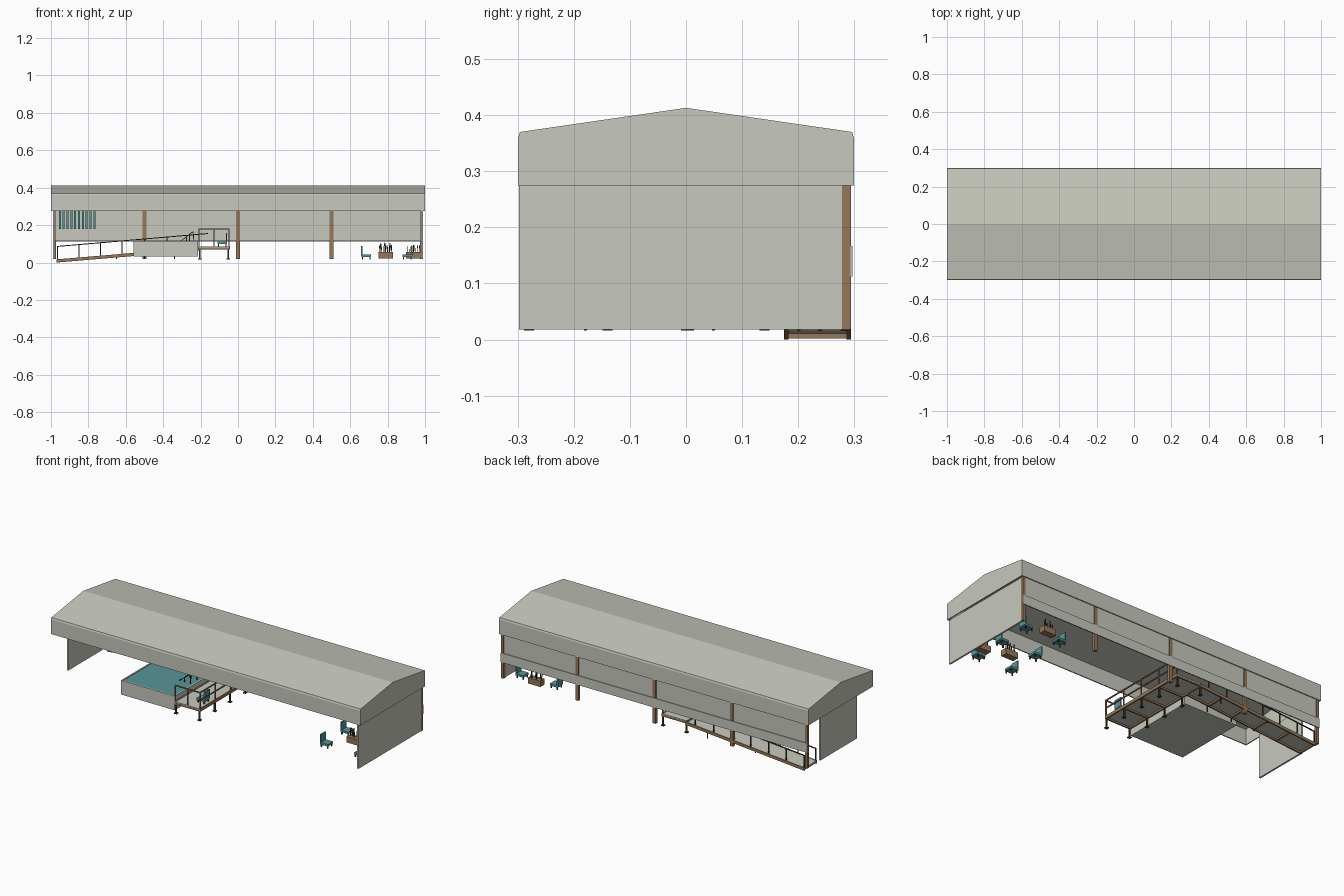
import bpy, bmesh, math, random
from mathutils import Vector, Matrix

if "Cube" in bpy.data.objects:
    bpy.data.objects.remove(bpy.data.objects["Cube"])

random.seed(4)

def material(name, rgb):
    m = bpy.data.materials.new(name)
    m.diffuse_color = (*rgb, 1)
    m.use_nodes = True
    m.node_tree.nodes["Principled BSDF"].inputs["Base Color"].default_value = m.diffuse_color
    return m

GREY = material("pale grey", (0.57, 0.58, 0.51))
BROWN = material("wood brown", (0.30, 0.185, 0.105))
DARK = material("dark brown", (0.065, 0.045, 0.033))
TEAL = material("teal", (0.10, 0.30, 0.32))

def finish(name, bm, mat):
    bmesh.ops.recalc_face_normals(bm, faces=bm.faces)
    me = bpy.data.meshes.new(name)
    bm.to_mesh(me)
    bm.free()
    me.materials.append(mat)
    ob = bpy.data.objects.new(name, me)
    bpy.context.collection.objects.link(ob)
    return ob

def boxes(name, mat, items):
    """Each item is (x0, x1, y0, y1, z0, z1)."""
    bm = bmesh.new()
    for x0, x1, y0, y1, z0, z1 in items:
        mtx = Matrix.Translation(((x0 + x1) / 2, (y0 + y1) / 2, (z0 + z1) / 2)) @ \
            Matrix.Diagonal((x1 - x0, y1 - y0, z1 - z0, 1))
        bmesh.ops.create_cube(bm, size=1, matrix=mtx)
    return finish(name, bm, mat)

def bars(name, mat, items, w=0.006):
    """Square bars running between pairs of points."""
    bm = bmesh.new()
    for p, q in items:
        p, q = Vector(p), Vector(q)
        d = q - p
        mtx = Matrix.Translation((p + q) / 2) @ d.to_track_quat('Z', 'Y').to_matrix().to_4x4() @ \
            Matrix.Diagonal((w, w, d.length, 1))
        bmesh.ops.create_cube(bm, size=1, matrix=mtx)
    return finish(name, bm, mat)

def extrude(name, mat, profile, axis, a, b):
    """Extrude a closed 2D profile along x (points are y,z) or y (points are x,z)."""
    bm = bmesh.new()
    put = (lambda t, p: (t, p[0], p[1])) if axis == 'x' else (lambda t, p: (p[0], t, p[1]))
    face = bm.faces.new([bm.verts.new(put(a, p)) for p in profile])
    geo = bmesh.ops.extrude_face_region(bm, geom=[face])
    step = Vector((b - a, 0, 0)) if axis == 'x' else Vector((0, b - a, 0))
    bmesh.ops.translate(bm, vec=step, verts=[v for v in geo['geom'] if isinstance(v, bmesh.types.BMVert)])
    return finish(name, bm, mat)

# Roof shell: shallow gable with deep fascias, open underneath
half = [(-0.299, 0.275), (-0.299, 0.36), (-0.296, 0.37)]
outer = half + [(0, 0.413)] + [(-y, z) for y, z in reversed(half)]
inner = [(0.293, 0.275), (0.293, 0.364), (0, 0.406), (-0.293, 0.364), (-0.293, 0.275)]
extrude("roof", GREY, outer + inner, 'x', -0.998, 0.998)
for side, x in (("left", -1.0), ("right", 0.994)):
    extrude(side + "_gable", GREY, outer, 'x', x, x + 0.006)

# End walls, rear wall and rear outer band
boxes("right_wall", GREY, [(0.978, 0.988, -0.298, 0.28, 0.018, 0.275)])
boxes("left_wall", GREY, [(-0.988, -0.978, -0.17, 0.17, 0.018, 0.275)])
boxes("rear_wall", GREY, [(-0.985, 0.985, 0.283, 0.289, 0.118, 0.29)])
boxes("rear_band", GREY, [(-0.99, 0.99, 0.293, 0.297, 0.112, 0.167)])

# Rear posts
boxes("rear_posts", BROWN, [(x - w, x + w, 0.278, 0.294, 0.018, 0.276)
                            for x, w in ((-0.982, 0.008), (-0.5, 0.01), (0, 0.01), (0.5, 0.01), (0.982, 0.008))])

# Hanging strips near the rear wall
boxes("hanging_strips", TEAL, [(x, x + 0.011, 0.266, 0.27, 0.178, 0.285)
                               for x in [-0.958 + 0.0205 * i for i in range(10)]])

# Pool basin and water
X0, X1, Y0, Y1 = -0.56, -0.213, -0.28, 0.15
T = 0.008
boxes("pool_basin", GREY, [
    (X0, X1, Y0, Y1, 0.032, 0.04),
    (X0, X1, Y0, Y0 + T, 0.04, 0.115), (X0, X1, Y1 - T, Y1, 0.04, 0.115),
    (X0, X0 + T, Y0 + T, Y1 - T, 0.04, 0.115), (X1 - T, X1, Y0 + T, Y1 - T, 0.04, 0.115)])
boxes("water", TEAL, [(X0 + T, X1 - T, Y0 + T, Y1 - T, 0.04, 0.112)])

# Pool handrails
rails = []
for y in (-0.1, -0.04):
    rails += [((-0.31, y, 0.112), (-0.24, y, 0.165)), ((-0.24, y, 0.165), (-0.235, y, 0.1)),
              ((-0.275, y, 0.112), (-0.275, y, 0.14))]
bars("pool_handrails", DARK, rails, 0.004)

# Sloping ramp along the rear
def ramp_z(x):
    return 0.016 + 0.084 * (x + 0.97)

RA, RB, RY0, RY1 = -0.97, -0.2, 0.18, 0.289
def slope(drop0, drop1):
    return [(RA, ramp_z(RA) - drop0), (RB, ramp_z(RB) - drop0),
            (RB, ramp_z(RB) - drop1), (RA, ramp_z(RA) - drop1)]
extrude("ramp_surface", GREY, slope(0, 0.006), 'y', RY0, RY1)
for n, y in (("front", RY0 - 0.005), ("rear", RY1 - 0.003)):
    extrude("ramp_" + n + "_beam", BROWN, slope(-0.001, 0.016), 'y', y, y + 0.008)
boxes("ramp_crossbars", BROWN, [(x - 0.005, x + 0.005, RY0, RY1, ramp_z(x) - 0.015, ramp_z(x) - 0.004)
                                for x in (-0.962, -0.8, -0.65, -0.5, -0.35)])
# Ramp railings and legs
items = []
for y in (RY0, RY1 - 0.002):
    items.append(((-0.967, y, 0.086), (-0.16, y, 0.155)))
    for x in (-0.965, -0.85, -0.735, -0.62, -0.5, -0.38, -0.26):
        items.append(((x, y, ramp_z(x)), (x, y, 0.086 + 0.0855 * (x + 0.967))))
    for x in (-0.8, -0.65, -0.5, -0.34):
        items.append(((x, y, 0.018), (x, y, ramp_z(x) - 0.008)))
bars("ramp_railings", DARK, items, 0.005)

# Raised deck beside the pool
DX0, DX1, DY0, DY1 = -0.208, -0.048, -0.285, 0.289
boxes("deck_surface", GREY, [(DX0, DX1, DY0, DY1, 0.080, 0.086)])
boxes("deck_beams", BROWN,
      [(x - 0.004, x + 0.004, DY0, DY1, 0.07, 0.088) for x in (DX0, DX1)] +
      [(DX0, DX1, y - 0.004, y + 0.004, 0.07, 0.0795) for y in (-0.281, -0.14, 0, 0.14, 0.285)])
ys = (-0.28, -0.14, 0.0, 0.14, 0.285)
legs = [((x, y, 0.02), (x, y, 0.075)) for x in (DX0 + 0.004, DX1 - 0.004) for y in ys]
bars("deck_legs", DARK, legs, 0.008)
boxes("deck_feet", DARK, [(p[0] - 0.009, p[0] + 0.009, p[1] - 0.009, p[1] + 0.009, 0.016, 0.021) for p, q in legs])

# Deck railing: right side and front
posts = [(DX1, y) for y in ys] + [(DX0, DY0 + 0.003), ((DX0 + DX1) / 2, DY0 + 0.003)]
bars("deck_railing", BROWN,
     [((x, y, 0.08), (x, y, 0.183)) for x, y in posts] +
     [((DX1, DY0, z), (DX1, DY1, z)) for z in (0.18, 0.135)] +
     [((DX0 - 0.003, DY0 + 0.003, 0.18), (DX1 + 0.003, DY0 + 0.003, 0.18))], 0.006)

# Chairs: seat, back and four feet, facing +x (d = 1) or -x (d = -1)
def chair(n, cx, cy, d, z=0.016):
    def span(a, b):
        return tuple(sorted((cx + d * a, cx + d * b)))
    boxes(f"chair_{n}", TEAL, [
        (*span(-0.025, 0.025), cy - 0.024, cy + 0.024, z + 0.014, z + 0.026),
        (*span(-0.027, -0.020), cy - 0.024, cy + 0.024, z + 0.02, z + 0.072)])
    boxes(f"chair_feet_{n}", DARK, [
        (*span(a - 0.003, a + 0.003), cy + b - 0.003, cy + b + 0.003, z, z + 0.015)
        for a in (-0.02, 0.02) for b in (-0.019, 0.019)])

for i, y in enumerate((0.22, 0.03, -0.16)):
    chair(2 * i + 1, 0.685, y, 1)
    chair(2 * i + 2, 0.905, y, -1)
chair(7, -0.085, -0.2, -1, 0.086)

# Planter boxes with upright stems
for n, (x, y) in enumerate(((0.79, 0.255), (0.79, -0.05), (0.938, -0.09)), 1):
    boxes(f"planter_{n}", BROWN, [(x - 0.04, x + 0.04, y - 0.019, y + 0.019, 0.022, 0.056)])
    stems = []
    for i in range(7):
        sx, sy = x - 0.03 + 0.01 * i, y + random.uniform(-0.01, 0.01)
        stems.append(((sx, sy, 0.05), (sx + random.uniform(-0.006, 0.006), sy, random.uniform(0.085, 0.108))))
    bars(f"plant_stems_{n}", DARK, stems, 0.004)
